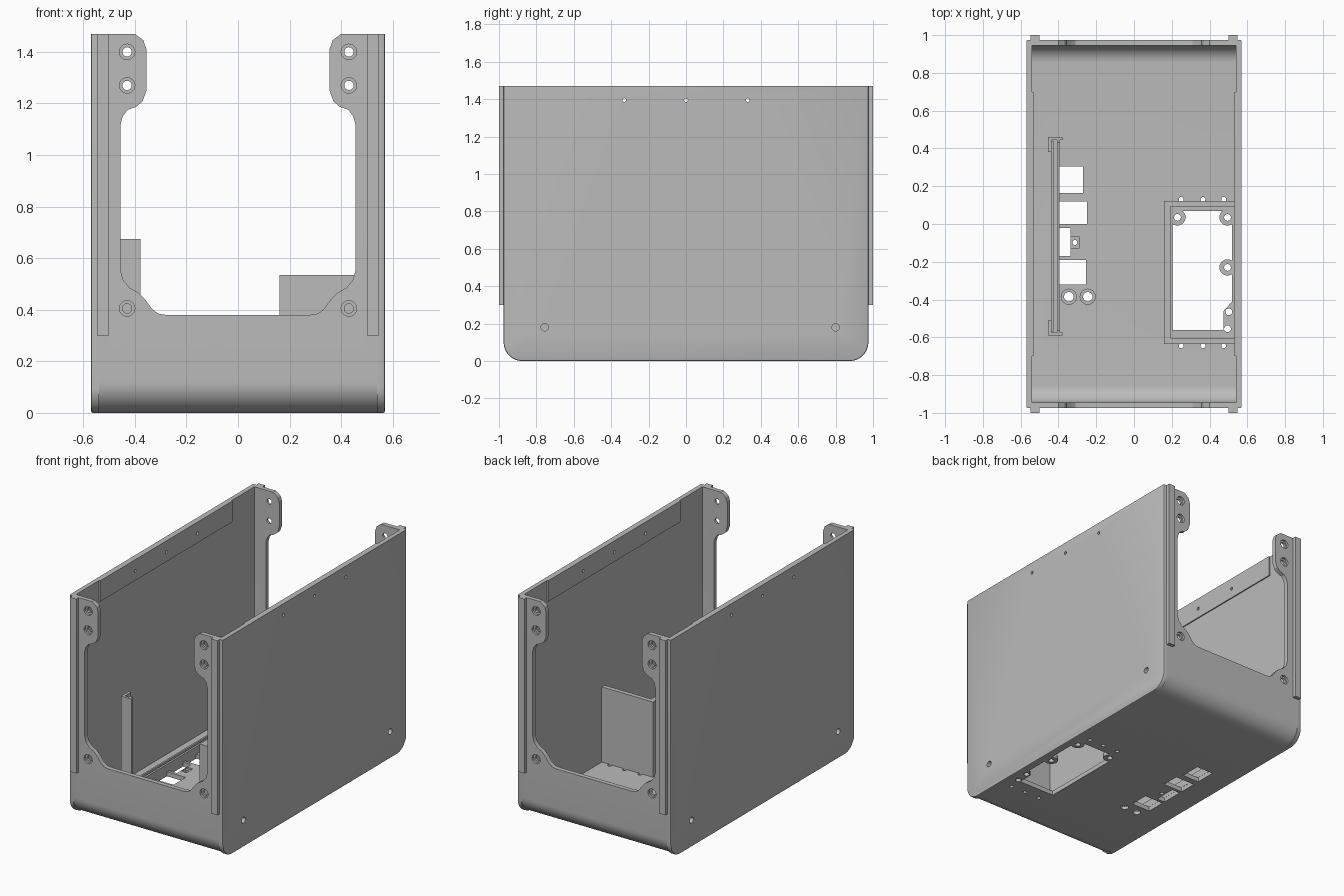
import bpy, bmesh, math
from mathutils import Matrix, Vector

if "Cube" in bpy.data.objects:
    bpy.data.objects.remove(bpy.data.objects["Cube"], do_unlink=True)

grey = bpy.data.materials.new("light grey")
grey.use_nodes = True
GREY = (0.5, 0.5, 0.5, 1)
grey.diffuse_color = GREY
grey.node_tree.nodes["Principled BSDF"].inputs["Base Color"].default_value = GREY

HEIGHT = 1.47
WALL = 0.03
END = 0.975      # outer face of the end walls
SIDE = 0.54      # inner face of the side panels


def finish(bm, name):
    bmesh.ops.recalc_face_normals(bm, faces=bm.faces)
    mesh = bpy.data.meshes.new(name)
    bm.to_mesh(mesh)
    bm.free()
    mesh.materials.append(grey)
    ob = bpy.data.objects.new(name, mesh)
    bpy.context.scene.collection.objects.link(ob)
    return ob


def add_box(bm, x0, x1, y0, y1, z0, z1):
    size = Matrix.Diagonal((x1 - x0, y1 - y0, z1 - z0, 1))
    mid = Matrix.Translation(((x0 + x1) / 2, (y0 + y1) / 2, (z0 + z1) / 2))
    bmesh.ops.create_cube(bm, size=1, matrix=mid @ size)


def boxes(name, *items):
    bm = bmesh.new()
    for item in items:
        add_box(bm, *item)
    return finish(bm, name)


def rods(name, axis, radius, length, centres):
    """Cylinders of one size along one axis."""
    bm = bmesh.new()
    turn = Vector((0, 0, 1)).rotation_difference(Vector(axis)).to_matrix().to_4x4()
    for c in centres:
        bmesh.ops.create_cone(bm, cap_ends=True, segments=24, radius1=radius, radius2=radius,
                              depth=length, matrix=Matrix.Translation(c) @ turn)
    return finish(bm, name)


def prism(name, points, place, a, b):
    """Extrude a 2D outline between a and b; place(u, v, t) gives the 3D point."""
    bm = bmesh.new()
    face = bm.faces.new([bm.verts.new(place(u, v, a)) for u, v in points])
    out = bmesh.ops.extrude_face_region(bm, geom=[face])
    shift = Vector(place(0, 0, b)) - Vector(place(0, 0, a))
    bmesh.ops.translate(bm, vec=shift, verts=[e for e in out["geom"] if isinstance(e, bmesh.types.BMVert)])
    return finish(bm, name)


def cut(target, cutter):
    cutter.hide_render = True
    mod = target.modifiers.new("cut", "BOOLEAN")
    mod.operation, mod.solver, mod.object = "DIFFERENCE", "EXACT", cutter
    bpy.context.view_layer.objects.active = target
    bpy.ops.object.modifier_apply(modifier=mod.name)
    bpy.data.objects.remove(cutter, do_unlink=True)


def smooth(ob):
    bpy.ops.object.select_all(action="DESELECT")
    ob.select_set(True)
    bpy.context.view_layer.objects.active = ob
    bpy.ops.object.shade_smooth_by_angle(angle=math.radians(25))


def u_outline(half, low, radius):
    """Open-topped U in the y-z plane with round lower corners, left to right."""
    pts = [(-half, HEIGHT)]
    for side, start in ((-1, 180), (1, 270)):
        for i in range(13):
            a = math.radians(start + 90 * i / 12)
            pts.append((side * (half - radius) + radius * math.cos(a),
                        low + radius + radius * math.sin(a)))
    return pts + [(half, HEIGHT)]


def along_x(u, v, t):
    return (t, u, v)


def along_y(u, v, t):
    return (u, t, v)


def along_z(u, v, t):
    return (u, v, t)


# Bent shell: front wall, floor and back wall
outer = u_outline(END, 0, 0.12)
inner = u_outline(END - WALL, WALL, 0.09)
shell = prism("bent_shell", outer + inner[::-1], along_x, -SIDE, SIDE)

# End openings with ears at the top and lobes at the bottom
half = [(0.28, 0.38), (0.31, 0.385), (0.335, 0.405), (0.36, 0.44), (0.385, 0.465),
        (0.42, 0.485), (0.445, 0.515), (0.455, 0.55), (0.455, 1.12), (0.447, 1.15),
        (0.428, 1.175), (0.395, 1.187), (0.37, 1.208), (0.355, 1.25), (0.355, 1.41),
        (0.367, 1.445), (0.4, HEIGHT), (0.4, 1.6)]
opening = [(-x, z) for x, z in half[::-1]] + half
cut(shell, prism("opening_cutter", opening, along_y, -1.2, 1.2))

# Countersunk screw holes in the end walls
screws = [(s * 0.43, z) for s in (-1, 1) for z in (0.405, 1.27, 1.4)]
cut(shell, rods("screw_cutter", (0, 1, 0), 0.018, 2.4, [(x, 0, z) for x, z in screws]))
cut(shell, rods("counterbore_cutter", (0, 1, 0), 0.03, 0.03,
                [(x, s * END, z) for x, z in screws for s in (-1, 1)]))

# Connector windows and screw holes in the floor
windows = [(-0.395, -0.27, 0.165, 0.305), (-0.395, -0.25, 0, 0.12),
           (-0.395, -0.335, -0.17, -0.02), (-0.395, -0.255, -0.32, -0.19)]
cut(shell, boxes("window_cutter", *[w + (-0.1, 0.1) for w in windows]))
cut(shell, boxes("pad_cutter", (-0.334, -0.29, -0.13, -0.065, 0.02, 0.1)))
buttons = [(-0.345, -0.385, 0), (-0.245, -0.385, 0)]
cut(shell, rods("button_cutter", (0, 0, 1), 0.025, 0.2, buttons))
cut(shell, rods("button_sink_cutter", (0, 0, 1), 0.04, 0.02, [(x, y, 0.03) for x, y, _ in buttons]))
small = [(x, y, 0) for x in (0.25, 0.365, 0.475) for y in (-0.645, 0.13)]
cut(shell, rods("small_hole_cutter", (0, 0, 1), 0.013, 0.2, small + [(-0.313, -0.098, 0)]))

# Power opening with screw lugs left around its edge
power = prism("power_cutter", [(0.205, -0.56), (0.475, -0.56), (0.475, -0.46), (0.52, -0.41),
                               (0.52, 0.07), (0.205, 0.07)], along_z, -0.1, 0.1)
lugs = [(0.23, 0.035, 0), (0.495, 0.035, 0), (0.495, -0.23, 0)]
cut(power, rods("lug_cutter", (0, 0, 1), 0.043, 0.4, lugs))
cut(shell, power)
cut(shell, rods("lug_hole_cutter", (0, 0, 1), 0.018, 0.2,
                lugs + [(0.502, -0.465, 0), (0.495, -0.555, 0)]))
smooth(shell)

# Side panels; the second is the first turned half way round
for name, turn in (("left_panel", 0), ("right_panel", math.pi)):
    panel = prism(name, u_outline(END, 0, 0.1), along_x, SIDE, 0.57)
    bm = bmesh.new()
    bm.from_mesh(panel.data)
    rim = [e for e in bm.edges if all(v.co.x > 0.56 for v in e.verts)
           and any(v.co.z < HEIGHT - 0.01 for v in e.verts)]
    bmesh.ops.bevel(bm, geom=rim, offset=0.008, segments=2, affect="EDGES", profile=0.5)
    bm.to_mesh(panel.data)
    bm.free()
    cut(panel, rods("panel_hole_cutter", (1, 0, 0), 0.02, 0.2,
                    [(0.55, -0.755, 0.18), (0.55, 0.8, 0.18)]))
    strip = boxes(name.replace("panel", "top_strip"), (0.532, SIDE + 0.001, -0.7, 0.7, 1.33, HEIGHT))
    for part in (panel, strip):
        cut(part, rods("pin_cutter", (1, 0, 0), 0.01, 0.2, [(0.55, y, 1.395) for y in (-0.33, 0, 0.33)]))
        part.data.transform(Matrix.Rotation(turn, 4, "Z"))
        smooth(part)

# Vertical rails on the four corners
for xn, sx in (("left", 1), ("right", -1)):
    for yn, sy in (("front", -1), ("back", 1)):
        xs = sorted((sx * 0.5, sx * 0.547))
        ys = sorted((sy * (END - 0.005), sy * 1.0))
        boxes(f"{yn}_{xn}_rail", (*xs, *ys, 0.3, HEIGHT))

# Power supply box, open at the top and against the left panel
boxes("power_box_inner_wall", (0.16, 0.193, -0.635, 0.122, WALL, 0.535))
boxes("power_box_front_wall", (0.193, SIDE, -0.635, -0.603, WALL, 0.535))
boxes("power_box_back_wall", (0.193, SIDE, 0.092, 0.122, WALL, 0.535))

# Board holder: a channel post at each end and a slotted rail on the floor
for name, y, s in (("front_board_post", -0.59, 1), ("back_board_post", 0.46, -1)):
    def span(a, b):
        return sorted((y + s * a, y + s * b))
    boxes(name, (-0.455, -0.378, *span(0, 0.016), WALL, 0.675),
          (-0.455, -0.437, *span(0.016, 0.08), WALL, 0.675),
          (-0.408, -0.392, *span(0.016, 0.03), WALL, 0.675))
boxes("board_rail", (-0.437, -0.425, -0.57, 0.44, WALL, 0.08),
      (-0.408, -0.394, -0.57, 0.44, WALL, 0.08))
